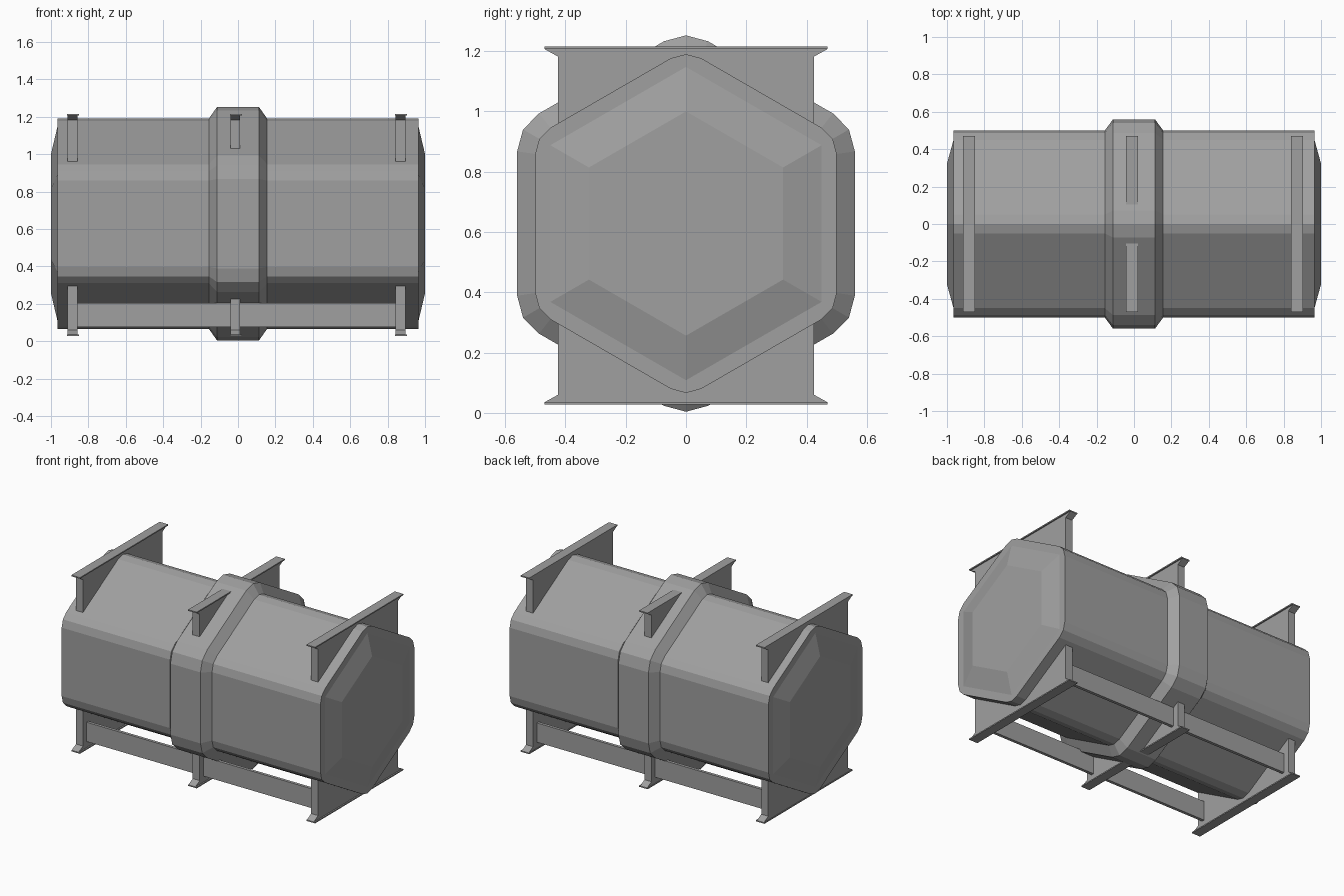
import bpy
import bmesh
import math

cube = bpy.data.objects.get("Cube")
if cube:
    bpy.data.objects.remove(cube, do_unlink=True)

CENTRE_Z = 0.628

steel = bpy.data.materials.new("grey steel")
steel.use_nodes = True
colour = (0.35, 0.35, 0.35, 1)
steel.diffuse_color = colour
steel.node_tree.nodes["Principled BSDF"].inputs["Base Color"].default_value = colour


def hexagon(apothem, cut=0):
    """Hexagon in YZ with a point up; cut rounds each corner with two facets."""
    radius = apothem / math.cos(math.pi / 6)
    points = []
    for k in range(6):
        a = math.pi / 2 + k * math.pi / 3
        out = (math.cos(a), math.sin(a))
        side = (-out[1], out[0])
        if cut:
            corner = [(radius - cut / 2, -cut * math.sin(math.pi / 3)),
                      (radius - 0.268 * cut, 0),
                      (radius - cut / 2, cut * math.sin(math.pi / 3))]
        else:
            corner = [(radius, 0)]
        for r, t in corner:
            points.append((out[0] * r + side[0] * t,
                           CENTRE_Z + out[1] * r + side[1] * t))
    return points


def loft(name, sections):
    """Join YZ outlines at successive x positions into a closed solid."""
    bm = bmesh.new()
    rings = [[bm.verts.new((x, y, z)) for y, z in pts] for x, pts in sections]
    for a, b in zip(rings, rings[1:]):
        for i in range(len(a)):
            j = (i + 1) % len(a)
            bm.faces.new((a[i], a[j], b[j], b[i]))
    bm.faces.new(rings[0])
    bm.faces.new(rings[-1])
    bmesh.ops.recalc_face_normals(bm, faces=bm.faces)
    mesh = bpy.data.meshes.new(name)
    bm.to_mesh(mesh)
    bm.free()
    mesh.materials.append(steel)
    obj = bpy.data.objects.new(name, mesh)
    bpy.context.collection.objects.link(obj)
    return obj


def prism(name, x, width, outline):
    return loft(name, [(x - width / 2, outline), (x + width / 2, outline)])


def rect(y0, y1, z0, z1):
    return [(y0, z0), (y1, z0), (y1, z1), (y0, z1)]


# Tank shell with raised end panels
shell = hexagon(0.5, 0.058)
prism("tank_body", 0, 1.93, shell)
for side, sign in (("left", 1), ("right", -1)):
    loft(side + "_end_panel", [(sign * 0.96, hexagon(0.452)),
                               (sign * 0.965, hexagon(0.45)),
                               (sign * 1.0, hexagon(0.322))])

# Chamfered band around the middle
base, crest = hexagon(0.5, 0.058), hexagon(0.56, 0.084)
loft("middle_band", [(-0.156, base), (-0.112, crest), (0.112, crest), (0.156, base)])

# Cross beams above and below: web flaring out to a thin flange
for place, x in (("right", -0.882), ("middle", -0.011), ("left", 0.872)):
    for level, edge, sign in (("lower", 0.027, 1), ("upper", 1.215, -1)):
        plate, neck, root = (edge + sign * d for d in (0.008, 0.033, 0.4))
        web = [(-0.47, plate), (0.47, plate), (0.425, neck),
               (0.425, root), (-0.425, root), (-0.425, neck)]
        label = place + "_" + level
        prism(label + "_web", x - 0.003, 0.052, web)
        prism(label + "_flange", x, 0.064,
              rect(-0.47, 0.47, min(edge, plate), max(edge, plate)))

# Long rails joining the lower beams
for side, y in (("front", -0.375), ("back", 0.375)):
    prism(side + "_rail", -0.008, 1.74, rect(y - 0.01, y + 0.01, 0.075, 0.205))
